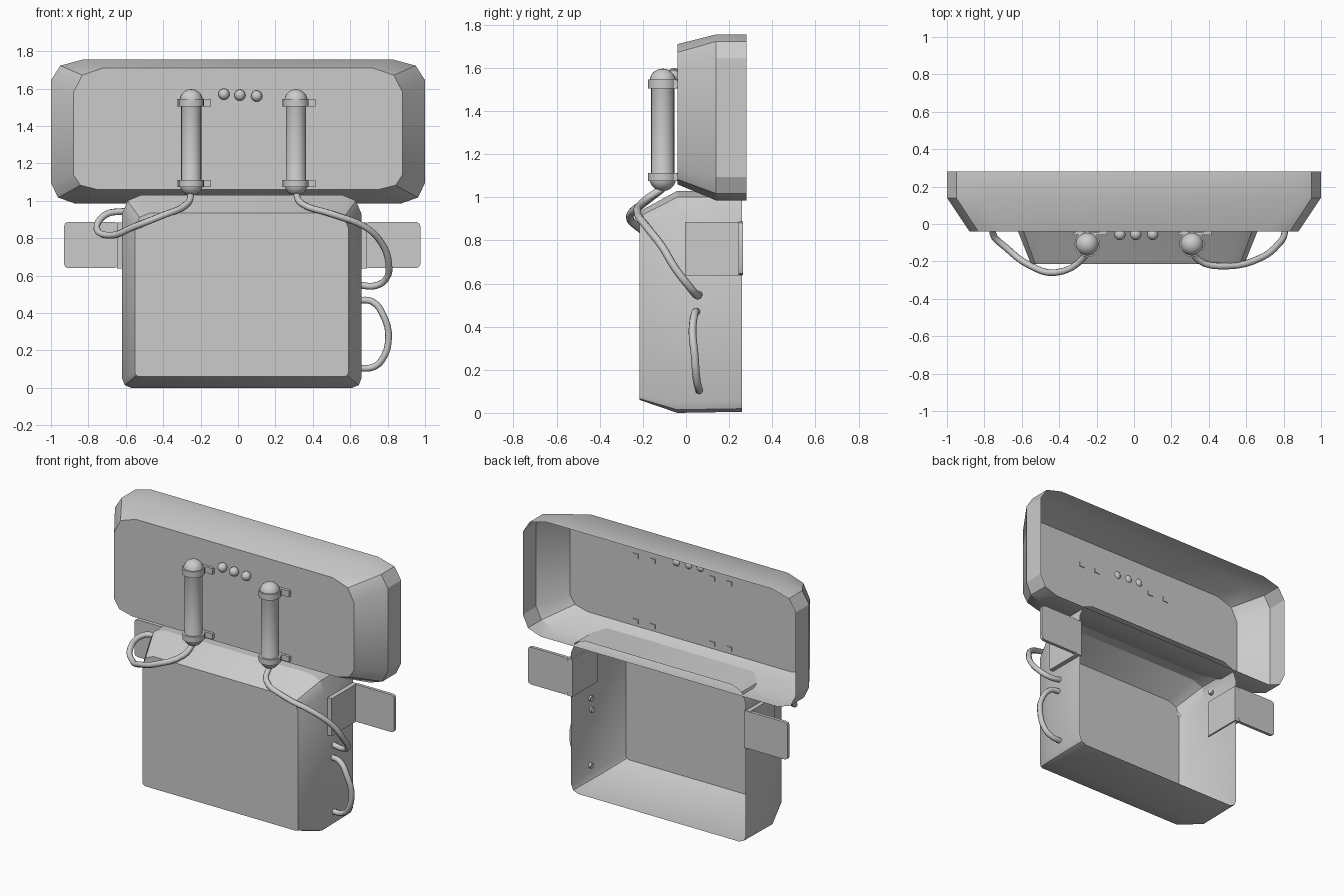
import bpy, bmesh, math
from mathutils import Vector

cube = bpy.data.objects.get("Cube")
if cube:
    bpy.data.objects.remove(cube, do_unlink=True)

grey = bpy.data.materials.new("plain_grey")
grey.use_nodes = True
COLOUR = (0.6, 0.6, 0.6, 1)
grey.diffuse_color = COLOUR
grey.node_tree.nodes["Principled BSDF"].inputs["Base Color"].default_value = COLOUR


def add_object(name, data, angle=30):
    obj = bpy.data.objects.new(name, data)
    bpy.context.collection.objects.link(obj)
    data.materials.append(grey)
    if obj.type == 'MESH':
        bpy.ops.object.select_all(action='DESELECT')
        obj.select_set(True)
        bpy.context.view_layer.objects.active = obj
        bpy.ops.object.shade_smooth_by_angle(angle=math.radians(angle))
    return obj


def finish(name, bm, angle=30):
    bmesh.ops.recalc_face_normals(bm, faces=bm.faces)
    mesh = bpy.data.meshes.new(name)
    bm.to_mesh(mesh)
    bm.free()
    return add_object(name, mesh, angle)


def rounded_outline(x0, x1, z0, z1, top, bottom, steps=2):
    """Rounded rectangle; top and bottom are (width, height) of the corners."""
    points = []
    for i, (x, z, (rx, rz)) in enumerate(((x1, z1, top), (x0, z1, top),
                                          (x0, z0, bottom), (x1, z0, bottom))):
        sx = 1 if x == x1 else -1
        sz = 1 if z == z1 else -1
        for k in range(steps + 1):
            a = math.pi / 2 * (i + k / steps)
            points.append((x - sx * rx + rx * math.cos(a), z - sz * rz + rz * math.sin(a)))
    return points


def shell(name, sections):
    """Open-backed housing, lofted from back to front and closed at the front."""
    bm = bmesh.new()
    rings = [[bm.verts.new((x, y, z)) for x, z in rounded_outline(*args)]
             for y, args in sections]
    for a, b in zip(rings, rings[1:]):
        for i in range(len(a)):
            j = (i + 1) % len(a)
            bm.faces.new((a[i], a[j], b[j], b[i]))
    bm.faces.new(rings[-1])
    return finish(name, bm, 25)


def box(name, lo, hi, bevel=0):
    bm = bmesh.new()
    bmesh.ops.create_cube(bm, size=1)
    for v in bm.verts:
        v.co = Vector([lo[i] + (hi[i] - lo[i]) * (v.co[i] + 0.5) for i in range(3)])
    if bevel:
        edges = [e for e in bm.edges
                 if abs(e.verts[0].co.y - e.verts[1].co.y) > 0.001]
        bmesh.ops.bevel(bm, geom=edges, offset=bevel, segments=2, affect='EDGES', profile=0.5)
    return finish(name, bm)


def lathe(name, x, y, profile, sides=20):
    """Turned part about a vertical axis; profile is (radius, height)."""
    bm = bmesh.new()
    verts = [bm.verts.new((x + r, y, z)) for r, z in profile]
    edges = [bm.edges.new(pair) for pair in zip(verts, verts[1:])]
    bmesh.ops.spin(bm, geom=verts + edges, cent=(x, y, 0), axis=(0, 0, 1),
                   angle=math.tau, steps=sides)
    bmesh.ops.remove_doubles(bm, verts=bm.verts, dist=0.0005)
    return finish(name, bm, 40)


def cable(name, points, radius=0.018):
    curve = bpy.data.curves.new(name, 'CURVE')
    curve.dimensions = '3D'
    curve.bevel_depth = radius
    curve.bevel_resolution = 2
    curve.resolution_u = 4
    curve.use_fill_caps = True
    spline = curve.splines.new('BEZIER')
    spline.bezier_points.add(len(points) - 1)
    for bp, co in zip(spline.bezier_points, points):
        bp.co = co
        bp.handle_left_type = bp.handle_right_type = 'AUTO'
    return add_object(name, curve)


# Housings
shell("upper_housing", [
    (0.28, (-1, 1, 0.985, 1.755, (0.17, 0.11), (0.13, 0.11))),
    (0.14, (-1, 1, 0.985, 1.755, (0.17, 0.11), (0.13, 0.11))),
    (-0.04, (-0.88, 0.88, 1.06, 1.71, (0.16, 0.13), (0.13, 0.08)))])
shell("lower_housing", [
    (0.26, (-0.62, 0.66, 0.005, 1.03, (0.1, 0.1), (0.05, 0.05))),
    (-0.04, (-0.62, 0.66, 0, 1.03, (0.1, 0.1), (0.05, 0.05))),
    (-0.215, (-0.55, 0.59, 0.06, 0.935, (0.08, 0.08), (0.02, 0.02)))])

# Side brackets: a plate on the wall and a wing turned outward at the back
for side, sign, inner, outer, tip in (("right", -1, 0.61, 0.648, 0.93),
                                      ("left", 1, 0.65, 0.69, 0.975)):
    xs = sorted((sign * inner, sign * outer))
    box(side + "_bracket_plate", (xs[0], -0.005, 0.637), (xs[1], 0.262, 0.885))
    xs = sorted((sign * (outer - 0.01), sign * tip))
    box(side + "_bracket_wing", (xs[0], 0.243, 0.64), (xs[1], 0.264, 0.887), 0.022)

# Upright tubes with domed ends, collars and mounting tabs
DOME = 0.062
for side, x in (("right", -0.25), ("left", 0.31)):
    y = -0.108
    arc = [math.pi / 2 * k / 5 for k in range(6)]
    lower = [(DOME * math.sin(a), 1.09 - DOME * math.cos(a)) for a in arc]
    upper = [(DOME * math.cos(a), 1.535 + DOME * math.sin(a)) for a in arc]
    lathe(side + "_tube", x, y, lower + [(0.054, 1.11), (0.054, 1.51)] + upper)
    for level, z0, z1 in (("lower", 1.075, 1.112), ("upper", 1.505, 1.545)):
        lathe(f"{side}_{level}_collar", x, y,
              [(0.05, z0), (0.068, z0), (0.068, z1), (0.05, z1), (0.05, z0)])
        box(f"{side}_{level}_tab", (x - 0.075, -0.06, z0), (x + 0.105, -0.042, z1))
        for dx in (-0.06, 0.065):
            box(f"{side}_{level}_tab_foot", (x + dx, -0.06, z0 + 0.005),
                (x + dx + 0.04, -0.035, z1 - 0.005))

# Round buttons
for i, (x, z) in enumerate(((-0.075, 1.57), (0.01, 1.565), (0.1, 1.56))):
    arc = [math.pi * k / 8 for k in range(9)]
    lathe(f"button_{i + 1}", x, -0.056,
          [(0.03 * math.sin(a), z - 0.03 * math.cos(a)) for a in arc], 16)

# Cables
cable("right_cable", [(-0.25, -0.11, 1.04), (-0.27, -0.18, 0.985), (-0.42, -0.26, 0.915),
                      (-0.56, -0.22, 0.86), (-0.68, -0.13, 0.815), (-0.755, -0.05, 0.85),
                      (-0.71, 0, 0.925), (-0.6, 0.03, 0.945)])
cable("left_cable", [(0.31, -0.11, 1.04), (0.34, -0.19, 0.985), (0.5, -0.225, 0.93),
                     (0.68, -0.18, 0.86), (0.77, -0.11, 0.77), (0.805, -0.05, 0.67),
                     (0.79, 0.02, 0.58), (0.73, 0.05, 0.545), (0.645, 0.06, 0.55)])
cable("side_loop", [(0.645, 0.05, 0.47), (0.72, 0.04, 0.46), (0.78, 0.03, 0.38),
                    (0.805, 0.04, 0.27), (0.77, 0.05, 0.15), (0.72, 0.06, 0.11),
                    (0.645, 0.06, 0.105)])
